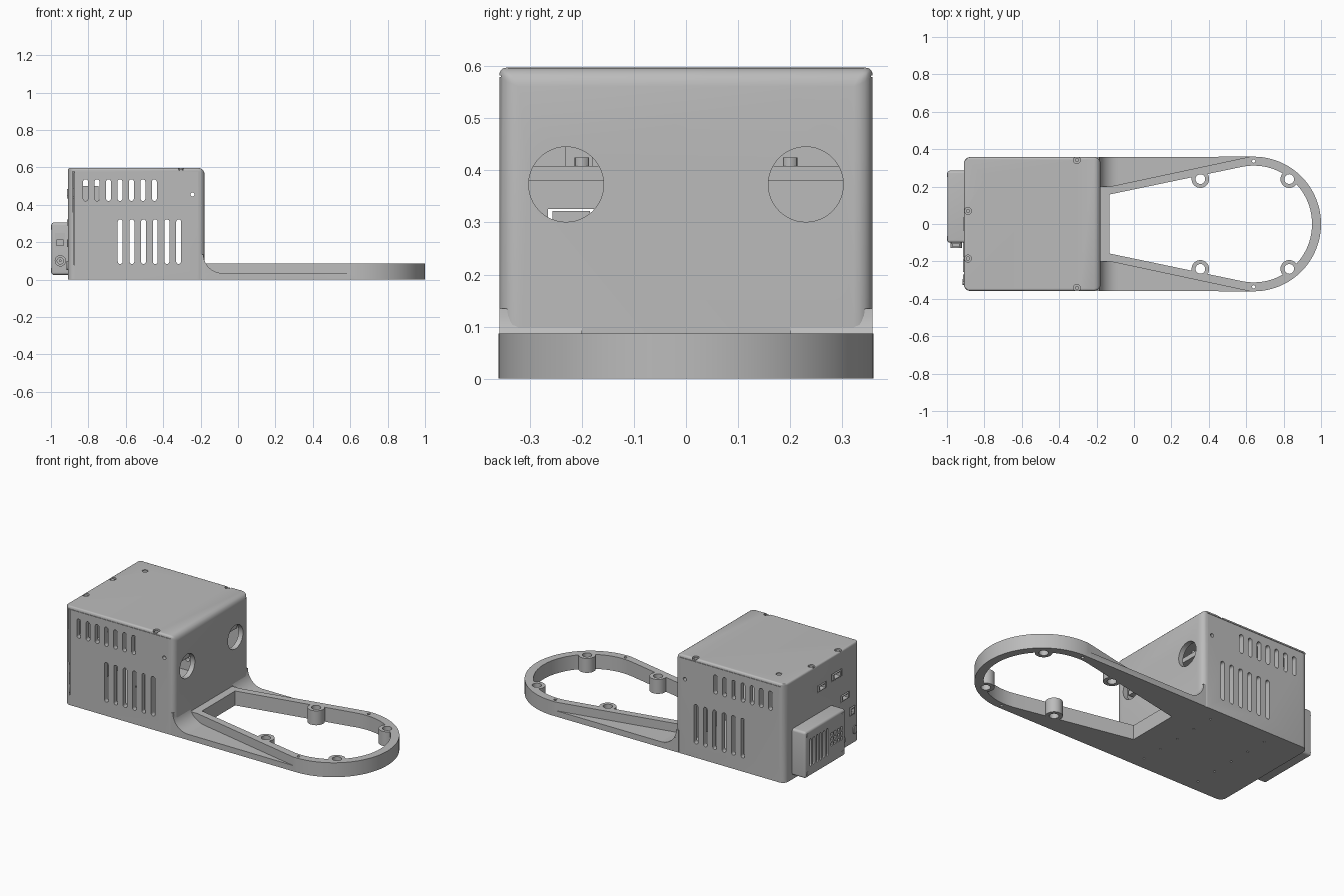
import bpy, bmesh, math
from mathutils import Vector

if "Cube" in bpy.data.objects:
    bpy.data.objects.remove(bpy.data.objects["Cube"], do_unlink=True)

grey = bpy.data.materials.new("plain_grey")
grey.use_nodes = True
grey.diffuse_color = (0.5, 0.5, 0.5, 1)
grey.node_tree.nodes["Principled BSDF"].inputs["Base Color"].default_value = (0.5, 0.5, 0.5, 1)


# --- helpers ---
def place(axis, u, v, w):
    return Vector({"x": (w, u, v), "y": (u, w, v), "z": (u, v, w)}[axis])


def arc(cx, cy, r, start, end, n=24):
    angles = [math.radians(start + (end - start) * i / n) for i in range(n + 1)]
    return [(cx + r * math.cos(a), cy + r * math.sin(a)) for a in angles]


def circle(cx, cy, r, n=24):
    return arc(cx, cy, r, 0, 360, n)[:-1]


def rect(u0, u1, v0, v1):
    return [(u0, v0), (u1, v0), (u1, v1), (u0, v1)]


def slot(u, v0, v1, w):
    r = w / 2
    return arc(u, v1 - r, r, 0, 180, 8) + arc(u, v0 + r, r, 180, 360, 8)


def prisms(name, outlines, axis, lo, hi):
    """One object holding an extruded solid for each outline."""
    bm = bmesh.new()
    for pts in outlines:
        a = [bm.verts.new(place(axis, u, v, lo)) for u, v in pts]
        b = [bm.verts.new(place(axis, u, v, hi)) for u, v in pts]
        bm.faces.new(a)
        bm.faces.new(b)
        for i in range(len(pts)):
            j = (i + 1) % len(pts)
            bm.faces.new((a[i], a[j], b[j], b[i]))
    bmesh.ops.recalc_face_normals(bm, faces=bm.faces)
    me = bpy.data.meshes.new(name)
    bm.to_mesh(me)
    bm.free()
    me.materials.append(grey)
    ob = bpy.data.objects.new(name, me)
    bpy.context.collection.objects.link(ob)
    return ob


def box(name, x, y, z):
    return prisms(name, [rect(*x, *y)], "z", *z)


def bake(ob):
    bpy.context.view_layer.update()
    me = bpy.data.meshes.new_from_object(ob.evaluated_get(bpy.context.evaluated_depsgraph_get()))
    ob.modifiers.clear()
    ob.data = me


def combine(ob, other, operation="DIFFERENCE"):
    mod = ob.modifiers.new("boolean", "BOOLEAN")
    mod.object, mod.operation, mod.solver = other, operation, "EXACT"
    bake(ob)
    bpy.data.objects.remove(other, do_unlink=True)


def round_edges(ob, width, weight):
    """Bevel edges by a rule that gives each edge a weight."""
    bm = bmesh.new()
    bm.from_mesh(ob.data)
    layer = bm.edges.layers.float.new("bevel_weight_edge")
    for e in bm.edges:
        e[layer] = weight((e.verts[0].co + e.verts[1].co) / 2, e.verts[1].co - e.verts[0].co)
    bm.to_mesh(ob.data)
    bm.free()
    mod = ob.modifiers.new("bevel", "BEVEL")
    mod.width, mod.segments, mod.limit_method = width, 5, "WEIGHT"
    bake(ob)


# --- hollow housing with rounded corners ---
X0, X1, HALF, TOP = -0.91, -0.178, 0.358, 0.597
housing = box("housing", (X0, X1), (-HALF, HALF), (0, TOP))


def housing_weight(mid, d):
    if abs(d.z) > 0.1:
        return 1
    if mid.z < 0.1:
        return 0
    return 1 if mid.x > X1 - 0.01 else 0.35


round_edges(housing, 0.036, housing_weight)
combine(housing, box("cavity", (X0 + 0.03, X1 - 0.03), (-HALF + 0.03, HALF - 0.03), (0.03, TOP - 0.025)))

# side vents and screw hole
vents = [slot(-0.63 + 0.0625 * i, 0.083, 0.322, 0.026) for i in range(6)]
vents += [slot(-0.815 + 0.0613 * i, 0.42, 0.536, 0.026) for i in range(7)]
vents.append(circle(-0.243, 0.455, 0.011, 16))
combine(housing, prisms("vents", vents, "y", -0.5, 0.5))

# round openings facing the ring
combine(housing, prisms("portholes", [circle(s * 0.23, 0.373, 0.072, 48) for s in (-1, 1)], "x", -0.25, -0.1))

# lid seam
for s in (-1, 1):
    y0, y1 = sorted((s * (HALF - 0.003), s * 0.4))
    combine(housing, box("seam", (-1, 0), (y0, y1), (0.579, 0.582)))

# lid screw recesses and heads
lid_screws = [(-0.305, 0.342), (-0.305, -0.342), (-0.888, 0.07), (-0.888, -0.185)]
combine(housing, prisms("recesses", [circle(x, y, 0.019) for x, y in lid_screws], "z", 0.583, 0.7))
combine(housing, prisms("lid_dimple", [circle(-0.8, 0.255, 0.016)], "z", 0.59, 0.7))
prisms("lid_screws", [circle(x, y, 0.011, 16) for x, y in lid_screws], "z", 0.58, 0.592)

# small holes in the floor
floor_holes = [circle(x, -0.28 + 0.1375 * i, 0.006, 10) for x in (-0.68, -0.305) for i in range(5)]
combine(housing, prisms("floor_holes", floor_holes, "z", -0.1, 0.1))

# rear sockets: opening plus recessed connector
sockets = [(0.0, 0.45, 0.045, 0.02), (-0.14, 0.467, 0.05, 0.022),
           (-0.22, 0.306, 0.045, 0.02), (-0.29, 0.195, 0.025, 0.025)]


def socket_rects(scale):
    return [rect(y - w * scale, y + w * scale, z - h * scale, z + h * scale) for y, z, w, h in sockets]


combine(housing, prisms("socket_openings", socket_rects(1), "x", -1.2, -0.87))
connectors = prisms("rear_connectors", socket_rects(0.8), "x", -0.915, -0.83)
combine(connectors, prisms("connector_mouths", socket_rects(0.6), "x", -1, -0.88))
prisms("rear_button", [slot(-0.31, 0.05, 0.1, 0.03)], "x", -0.916, -0.89)

# --- circuit board inside ---
box("circuit_board", (-0.86, -0.23), (-0.32, 0.32), (0.38, 0.408))
prisms("standoffs", [circle(x, s * 0.2, 0.014, 12) for x in (-0.25, -0.83) for s in (-1, 1)], "z", 0.408, 0.425)
for i, y in enumerate((-0.27, -0.14, 0.0)):
    box(f"board_connector_{i + 1}", (-0.83 + 0.02 * i, -0.745), (y - 0.04, y + 0.04), (0.4, 0.5))

# --- ring base ---
HEIGHT = 0.087
outline = [(-0.2, -HALF)] + arc(0.64, 0, 0.36, -90, 90, 48) + [(-0.2, HALF)]
ring = prisms("ring_base", [outline], "z", 0, HEIGHT)
opening = [(-0.13, -0.158)] + arc(0.64, 0, 0.312, -102, 102, 48) + [(-0.13, 0.158)]
combine(ring, prisms("opening", [opening], "z", -1, 1))

# low ledges outside the slanted rails
ledges = [[(-0.175, s * 0.2), (-0.13, s * 0.2), (0.62, s * 0.36), (0.62, s * 0.5), (-0.175, s * 0.5)]
          for s in (-1, 1)]
combine(ring, prisms("ledge_cut", ledges, "z", 0.035, 1))

# screw bosses with drilled holes
bosses = [(x, s * 0.24) for x in (0.355, 0.83) for s in (-1, 1)]
combine(ring, prisms("bosses", [circle(x, y, 0.047, 32) for x, y in bosses], "z", 0, HEIGHT), "UNION")
drills = [circle(x, y, 0.026) for x, y in bosses] + [circle(0.64, s * 0.336, 0.009, 12) for s in (-1, 1)]
combine(ring, prisms("drills", drills, "z", -1, 1))

# curved fillets between housing and ledges
fillet = arc(-0.085, 0.135, 0.1, 180, 270, 12)
fillet = [(-0.2, 0.001), (-0.2, 0.135)] + fillet + [(-0.085, 0.001)]
for side, s in (("left", 1), ("right", -1)):
    y0, y1 = sorted((s * 0.2, s * HALF))
    prisms("fillet_" + side, [fillet], "y", y0, y1)

# --- power unit on the rear ---
unit = box("power_unit", (-0.998, -0.9), (-0.1, 0.285), (0.025, 0.305))
round_edges(unit, 0.014, lambda mid, d: 1 if abs(d.x) > 0.05 or mid.x < -0.99 else 0)
unit_vents = [slot(0.235 - 0.032 * i, 0.085, 0.25, 0.016) for i in range(6)]
unit_vents += [rect(y, y + 0.02, z, z + 0.02) for y in (-0.07, -0.04, -0.01, 0.02) for z in (0.13, 0.16, 0.19)]
combine(unit, prisms("unit_vents", unit_vents, "x", -1.1, -0.975))
corners = [(y, z) for y in (-0.075, 0.262) for z in (0.05, 0.28)]
prisms("unit_screws", [circle(y, z, 0.012, 16) for y, z in corners], "x", -1.0, -0.99)

# power jack and switch on the unit's side
jack = prisms("power_jack", [circle(-0.95, 0.1, 0.03)], "y", -0.127, -0.09)
combine(jack, prisms("jack_bore", [circle(-0.95, 0.1, 0.017)], "y", -0.2, -0.11))
prisms("jack_pin", [circle(-0.95, 0.1, 0.007, 12)], "y", -0.122, -0.1)
box("switch_frame", (-0.978, -0.926), (-0.107, -0.09), (0.17, 0.25))
box("switch_rocker", (-0.97, -0.934), (-0.122, -0.1), (0.18, 0.215))

# --- smooth shading on curved surfaces ---
bpy.ops.object.select_all(action="DESELECT")
for ob in bpy.context.collection.objects:
    if ob.type == "MESH":
        ob.select_set(True)
        bpy.context.view_layer.objects.active = ob
bpy.ops.object.shade_smooth_by_angle(angle=math.radians(30))
